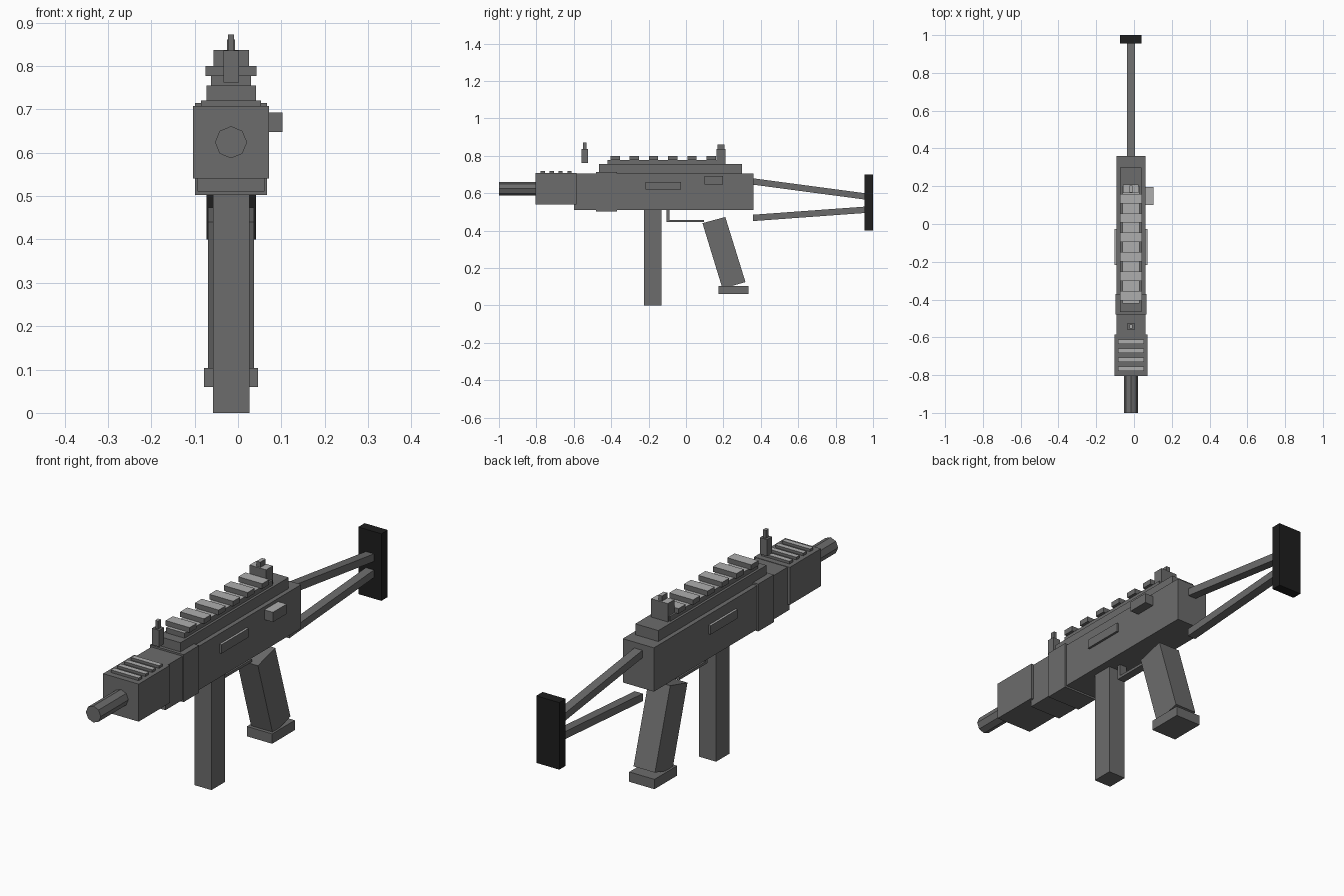
import bpy, math
from mathutils import Vector

if "Cube" in bpy.data.objects:
    bpy.data.objects.remove(bpy.data.objects["Cube"])

CX = -0.016  # body centre plane


def material(name, v):
    m = bpy.data.materials.new(name)
    m.diffuse_color = (v, v, v, 1)
    m.use_nodes = True
    m.node_tree.nodes["Principled BSDF"].inputs["Base Color"].default_value = m.diffuse_color
    return m


GREY = material("gunmetal grey", 0.15)
LIGHT = material("worn light grey", 0.42)
BLACK = material("rubber black", 0.013)


def mesh_object(name, verts, faces, mat, light_top=False):
    me = bpy.data.meshes.new(name)
    me.from_pydata(verts, [], faces)
    me.materials.append(mat)
    if light_top:  # upward faces carry the lighter finish
        me.materials.append(LIGHT)
        for p in me.polygons:
            p.material_index = 1 if p.normal.z > 0.9 else 0
    ob = bpy.data.objects.new(name, me)
    bpy.context.collection.objects.link(ob)
    return ob


def extrude_side(name, profile, x0, x1, mat=GREY, light_top=False):
    """Extrude a (y, z) outline, listed counter-clockwise, across x."""
    n = len(profile)
    verts = [(x0, y, z) for y, z in profile] + [(x1, y, z) for y, z in profile]
    faces = [tuple(reversed(range(n))), tuple(range(n, 2 * n))]
    faces += [(i, (i + 1) % n, n + (i + 1) % n, n + i) for i in range(n)]
    return mesh_object(name, verts, faces, mat, light_top)


def box(name, x, y, z, mat=GREY, light_top=False):
    outline = [(y[0], z[0]), (y[1], z[0]), (y[1], z[1]), (y[0], z[1])]
    return extrude_side(name, outline, x[0], x[1], mat, light_top)


def wide(half):
    return (CX - half, CX + half)


# Main housing
box("receiver", wide(0.077), (-0.60, 0.36), (0.51, 0.706))
box("receiver_band", wide(0.083), (-0.48, -0.37), (0.502, 0.714))
box("handguard", wide(0.088), (-0.805, -0.585), (0.54, 0.708))
for i in range(4):
    y = -0.778 + i * 0.048
    box("handguard_rib", wide(0.069), (y, y + 0.023), (0.70, 0.72), light_top=True)

# Octagonal barrel
ring = [(CX + 0.037 * math.cos(i * math.pi / 4), 0.624 + 0.037 * math.sin(i * math.pi / 4))
        for i in range(8)]
mesh_object("barrel",
            [(x, -1.0, z) for x, z in ring] + [(x, -0.78, z) for x, z in ring],
            [tuple(range(8)), tuple(reversed(range(8, 16)))] +
            [(i, i + 8, (i + 1) % 8 + 8, (i + 1) % 8) for i in range(8)], GREY)

# Top rail with teeth
box("rail_base", wide(0.057), (-0.465, 0.30), (0.70, 0.755))
box("rail_core", wide(0.046), (-0.42, 0.20), (0.75, 0.778), light_top=True)
for i in range(6):
    y = -0.404 + i * 0.1027
    box("rail_tooth", wide(0.059), (y, y + 0.05), (0.777, 0.80), light_top=True)

# Sights
box("rear_sight", wide(0.041), (0.163, 0.21), (0.755, 0.837), light_top=True)
box("rear_sight_notch", wide(0.009), (0.168, 0.205), (0.83, 0.861), light_top=True)
box("front_sight", wide(0.018), (-0.56, -0.525), (0.762, 0.836))
box("front_sight_pin", wide(0.007), (-0.552, -0.533), (0.83, 0.872), light_top=True)

# Side panels and charging handle
box("side_panels", wide(0.087), (-0.217, -0.027), (0.62, 0.66), light_top=True)
box("charging_handle", (0.05, 0.103), (0.10, 0.197), (0.648, 0.692), light_top=True)

# Magazine, grip and trigger guard
box("magazine", wide(0.042), (-0.225, -0.13), (0.0, 0.52))
extrude_side("grip", [(0.195, 0.09), (0.318, 0.125), (0.21, 0.473), (0.088, 0.44)],
             CX - 0.053, CX + 0.053)
box("grip_base", wide(0.0625), (0.175, 0.335), (0.06, 0.104))
box("trigger_guard_post", wide(0.018), (-0.105, -0.088), (0.447, 0.52))
box("trigger_guard_bar", wide(0.018), (-0.105, 0.095), (0.445, 0.457))

# Folding stock
for name, z0, z1 in (("upper_strut", 0.663, 0.582), ("lower_strut", 0.468, 0.512)):
    h = 0.017
    extrude_side(name, [(0.357, z0 - h), (0.965, z1 - h), (0.965, z1 + h), (0.357, z0 + h)],
                 CX - 0.02, CX + 0.02)
box("butt_plate", wide(0.057), (0.955, 1.0), (0.40, 0.70), BLACK)
